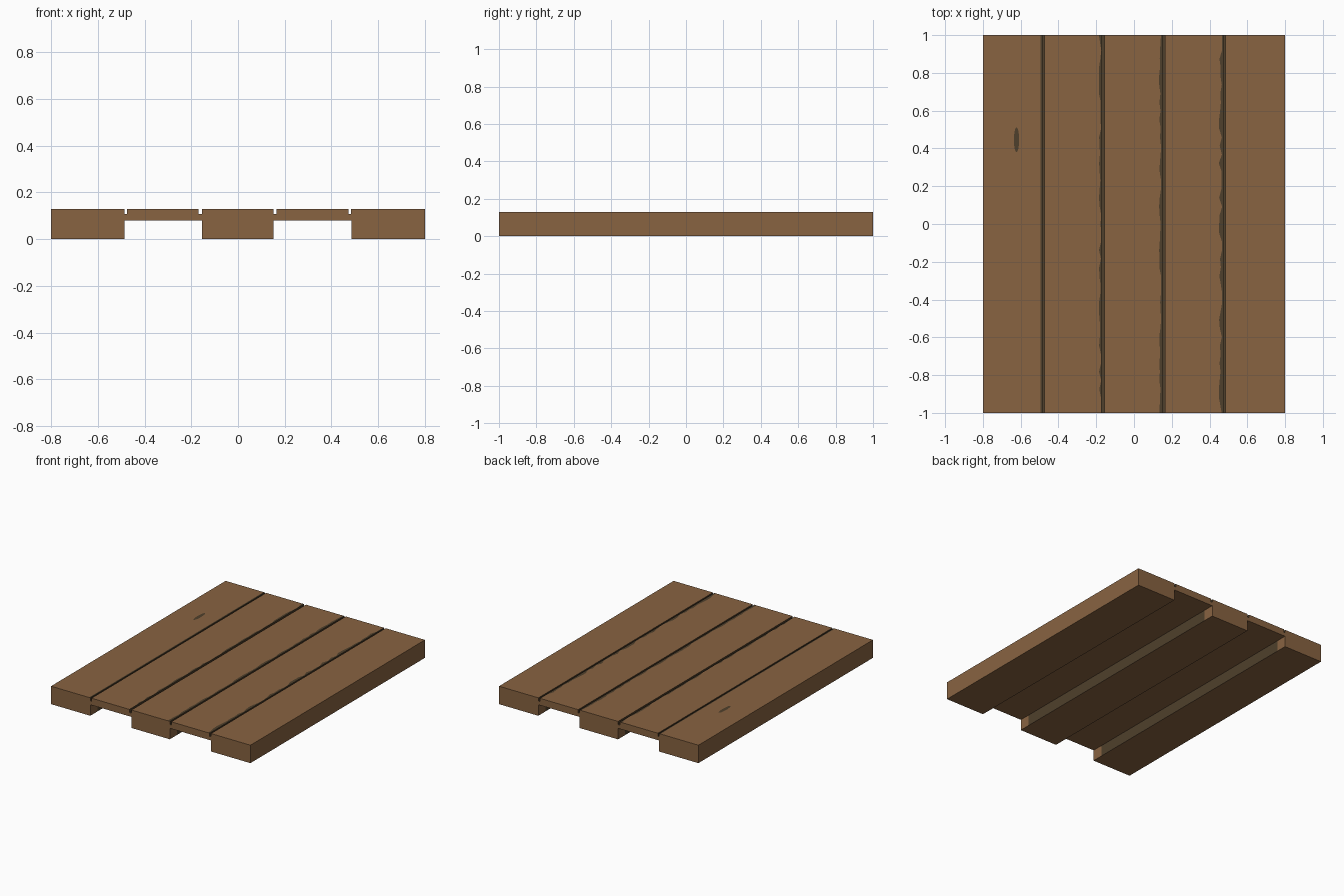
import bpy, bmesh, math, random

if "Cube" in bpy.data.objects:
    bpy.data.objects.remove(bpy.data.objects["Cube"])

random.seed(4)
TOP, UNDER, FLOOR = 0.13, 0.08, 0.107


def material(name, rgb):
    m = bpy.data.materials.new(name)
    m.diffuse_color = (*rgb, 1)
    m.use_nodes = True
    m.node_tree.nodes["Principled BSDF"].inputs["Base Color"].default_value = m.diffuse_color
    return m


wood = material("brown wood", (0.246, 0.125, 0.053))
dark = material("dark stained wood", (0.078, 0.051, 0.025))


def finish(bm, name, mats):
    bmesh.ops.recalc_face_normals(bm, faces=bm.faces)
    mesh = bpy.data.meshes.new(name)
    bm.to_mesh(mesh)
    bm.free()
    for m in mats:
        mesh.materials.append(m)
    obj = bpy.data.objects.new(name, mesh)
    bpy.context.collection.objects.link(obj)
    return obj


# Cross-section points: x, z, kind of surface running to the next point, edge wobble
profile = [(-0.8, TOP, "wood", 0)]
# Grooves between boards: stained strip edge, groove left, groove right, wobble
for stain, left, right, wob in ((-0.495, -0.485, -0.475, 0),
                                (-0.180, -0.170, -0.155, 0.007),
                                (0.138, 0.153, 0.165, 0.006),
                                (0.458, 0.473, 0.484, 0.009)):
    profile += [(stain, TOP, "stain", wob), (left, TOP, "stain", 0),
                (left, FLOOR, "stain", 0), (right, FLOOR, "stain", 0),
                (right, TOP, "wood", 0)]
# Underside with two open channels
profile += [(0.8, TOP, "wood", 0), (0.8, 0, "wood", 0)]
for right, left in ((0.485, 0.153), (-0.155, -0.485)):
    profile += [(right, 0, "wall", 0), (right, UNDER, "wood", 0),
                (left, UNDER, "wall", 0), (left, 0, "wood", 0)]
profile.append((-0.8, 0, "wood", 0))

# Deck: the cross-section swept front to back, with uneven stain edges
stations = [-1, -0.92] + [-0.92 + 1.84 * i / 40 for i in range(1, 40)] + [0.92, 1]
bm = bmesh.new()
rows = [[bm.verts.new((x + random.uniform(-w, w), y, z)) for x, z, k, w in profile]
        for y in stations]
n = len(profile)
for j in range(len(rows) - 1):
    end = j in (0, len(rows) - 2)
    for i, (x, z, kind, w) in enumerate(profile):
        k = (i + 1) % n
        f = bm.faces.new((rows[j][i], rows[j][k], rows[j + 1][k], rows[j + 1][i]))
        f.material_index = int(kind == "stain" or (kind == "wall" and not end))
for row in (rows[0], rows[-1]):
    bm.faces.new(row)
finish(bm, "plank_deck", [wood, dark])

# Knot: thin oval plate on the left board
bm = bmesh.new()
bmesh.ops.create_circle(bm, cap_ends=True, segments=16, radius=1)
for v in bm.verts:
    v.co = (-0.622 + 0.014 * v.co.x, 0.445 + 0.066 * v.co.y, TOP + 0.001)
finish(bm, "wood_knot", [dark])
